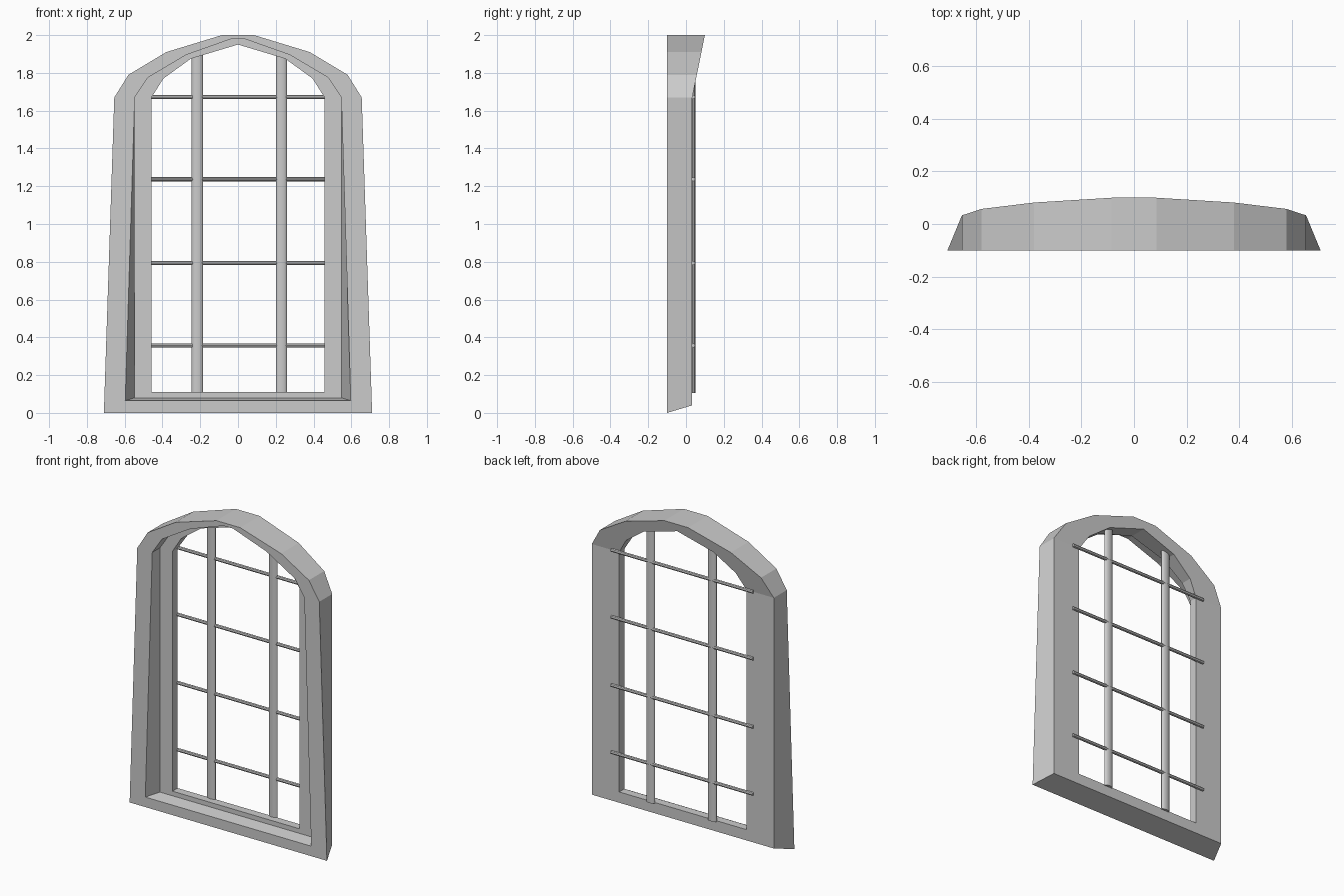
import bpy, bmesh, math

if "Cube" in bpy.data.objects:
    bpy.data.objects.remove(bpy.data.objects["Cube"])

SPRING = 1.67


def arch_back(z):
    # rear surface is upright below the spring line and leans back above it
    return 0.033 + max(0.0, z - SPRING) * 0.203


def ring(bm, half, depth):
    # mirrored outline: right side bottom to top, then left side top to bottom
    pts = half + [(-x, z) for x, z in reversed(half)]
    return [bm.verts.new((x, depth(z), z)) for x, z in pts]


def new_object(name, bm):
    mesh = bpy.data.meshes.new(name)
    bm.to_mesh(mesh)
    bm.free()
    obj = bpy.data.objects.new(name, mesh)
    bpy.context.collection.objects.link(obj)
    return obj


# right-half outlines (x, z)
arch_outer = [(0.655, SPRING), (0.58, 1.79), (0.38, 1.91), (0.085, 2.0)]
arch_rebate = [(0.547, SPRING), (0.477, 1.775), (0.275, 1.895), (0.035, 1.98)]
arch_opening = [(0.458, SPRING), (0.395, 1.77), (0.25, 1.875), (0.0, 1.95)]


def front(z):
    return -0.1


def step(z):
    return -0.02


# frame: section rings joined all the way round
bm = bmesh.new()
rings = [
    ring(bm, [(0.655, 0.04)] + arch_outer, arch_back),
    ring(bm, [(0.71, 0.0)] + arch_outer, front),
    ring(bm, [(0.597, 0.065)] + arch_rebate, front),
    ring(bm, [(0.547, 0.08)] + arch_rebate, step),
    ring(bm, [(0.458, 0.11)] + arch_opening, step),
    ring(bm, [(0.458, 0.11)] + arch_opening, arch_back),
]
for a, b in zip(rings, rings[1:] + rings[:1]):
    n = len(a)
    for i in range(n):
        j = (i + 1) % n
        bm.faces.new((a[i], a[j], b[j], b[i]))
bmesh.ops.remove_doubles(bm, verts=bm.verts, dist=1e-4)
bmesh.ops.recalc_face_normals(bm, faces=bm.faces)
new_object("window_frame", bm)


def bar(name, location, radii, length, rotation=(0, 0, 0), sides=12):
    bpy.ops.mesh.primitive_cylinder_add(vertices=sides, radius=1, depth=length,
                                        location=location, rotation=rotation)
    obj = bpy.context.object
    obj.name = name
    obj.scale = (radii[0], radii[1], 1)
    bpy.ops.object.transform_apply(location=False, rotation=False, scale=True)
    bpy.ops.object.shade_smooth_by_angle(angle=math.radians(40))


# upright bars, running into the arch
for side, x in (("left", -0.215), ("right", 0.23)):
    bottom, top = 0.105, 1.9
    bar("upright_bar_" + side, (x, 0.035, (bottom + top) / 2),
        (0.03, 0.014), top - bottom)

# cross bars, lapping over the back of the frame
for i, z in enumerate((0.357, 0.793, 1.237, 1.672)):
    bar(f"cross_bar_{i + 1}", (0, 0.038, z), (0.011, 0.011), 1.02,
        (0, math.pi / 2, 0), 8)
